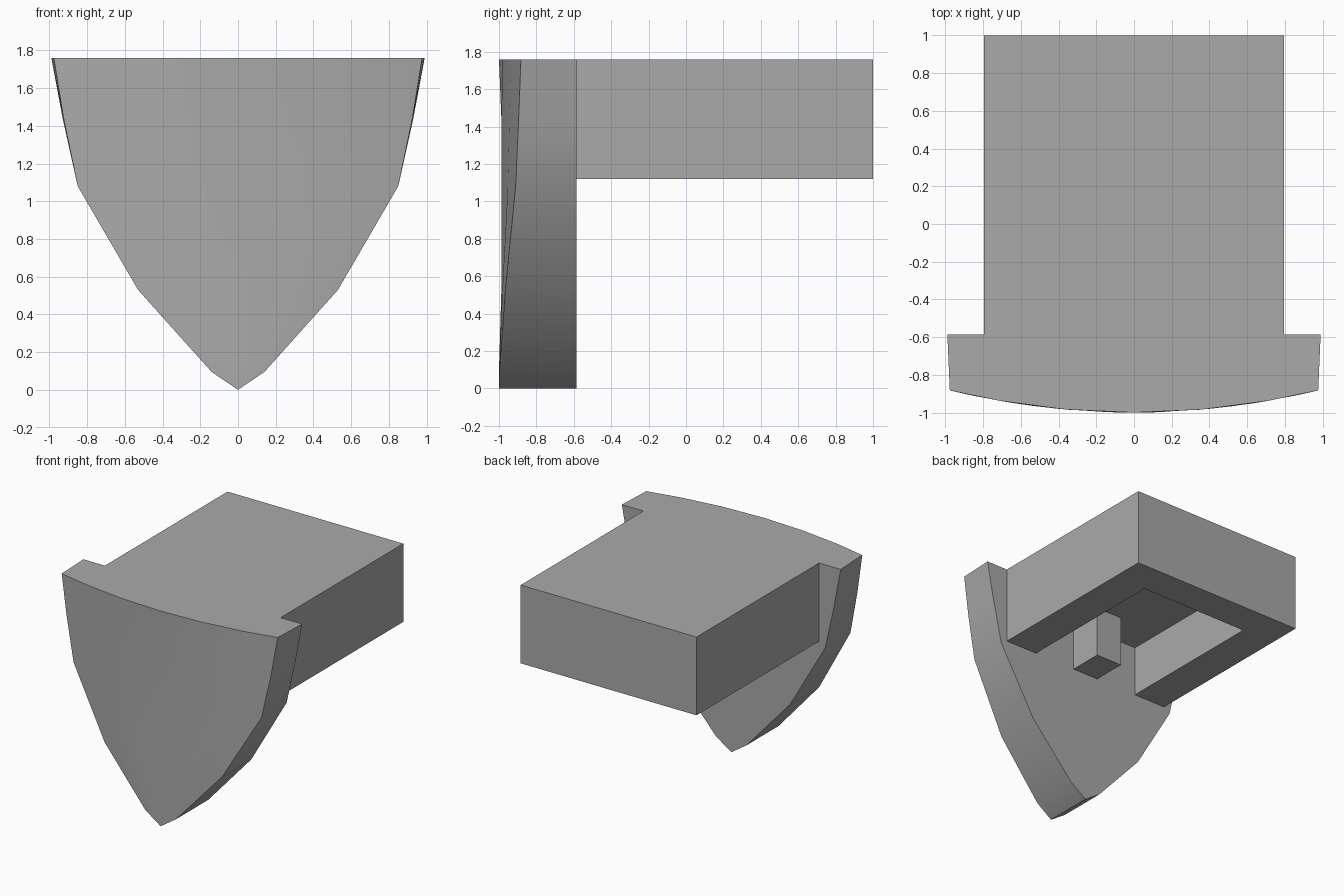
import bpy
import bmesh
import math

cube = bpy.data.objects.get("Cube")
if cube:
    bpy.data.objects.remove(cube, do_unlink=True)

# One plain grey for everything
grey = bpy.data.materials.new("plain grey")
grey.use_nodes = True
GREY = (0.4, 0.4, 0.4, 1)
grey.diffuse_color = GREY
grey.node_tree.nodes["Principled BSDF"].inputs["Base Color"].default_value = GREY

BACK = -0.585    # back plane of the shield
BOTTOM, CEILING, TOP = 1.12, 1.54, 1.76


def add_object(name, bm):
    bmesh.ops.recalc_face_normals(bm, faces=bm.faces)
    mesh = bpy.data.meshes.new(name)
    bm.to_mesh(mesh)
    bm.free()
    mesh.materials.append(grey)
    obj = bpy.data.objects.new(name, mesh)
    bpy.context.collection.objects.link(obj)
    return obj


def box(name, low, high):
    bm = bmesh.new()
    bmesh.ops.create_cube(bm, size=1)
    for v in bm.verts:
        v.co = [a + (c + 0.5) * (b - a) for a, b, c in zip(low, high, v.co)]
    return add_object(name, bm)


def select_only(obj):
    bpy.ops.object.select_all(action="DESELECT")
    obj.select_set(True)
    bpy.context.view_layer.objects.active = obj


# Shield: half width at the front, half width at the back, height
rows = [(0.14, 0.14, 0.095), (0.53, 0.53, 0.53), (0.85, 0.85, 1.08),
        (0.925, 0.93, 1.44), (0.977, 0.99, TOP)]
bm = bmesh.new()
tip_front = bm.verts.new((0, -1, 0))
tip_back = bm.verts.new((0, BACK, 0))
front_rows, back_rows = [], []
for front_w, back_w, z in rows:
    crest = -0.987 if 0.5 < z < 1.5 else -1
    xs = [f * front_w for f in (-1, -0.73, -0.37, 0, 0.37, 0.73, 1)]
    front_rows.append([bm.verts.new((x, max(-1 + 0.123 * x * x, crest), z)) for x in xs])
    back_rows.append([bm.verts.new((s * back_w, BACK, z)) for s in (-1, 1)])

# Bowed front face
for a, b in zip(front_rows[0], front_rows[0][1:]):
    bm.faces.new((tip_front, a, b))
for low, high in zip(front_rows, front_rows[1:]):
    for i in range(len(low) - 1):
        bm.faces.new((low[i], low[i + 1], high[i + 1], high[i]))

# Rim on both sides, flat back and flat top
for front_i, back_i in ((0, 0), (-1, 1)):
    front = [tip_front] + [r[front_i] for r in front_rows]
    back = [tip_back] + [r[back_i] for r in back_rows]
    for i in range(len(rows)):
        bm.faces.new((front[i], front[i + 1], back[i + 1], back[i]))
bm.faces.new([tip_back] + [r[1] for r in back_rows] + [r[0] for r in reversed(back_rows)])
bm.faces.new(front_rows[-1] + back_rows[-1][::-1])
shield = add_object("shield", bm)
select_only(shield)
bpy.ops.object.shade_smooth_by_angle(angle=math.radians(30))

# Block behind the shield, hollowed from below
block = box("rear_block", (-0.795, BACK, BOTTOM), (0.795, 1, TOP))
cutter = box("pocket_cutter", (-0.5, BACK - 0.2, BOTTOM - 0.2), (0.5, 0.72, CEILING))
cutter.hide_render = True
cut = block.modifiers.new("pocket", "BOOLEAN")
cut.operation = "DIFFERENCE"
cut.solver = "EXACT"
cut.object = cutter
select_only(block)
bpy.ops.object.modifier_apply(modifier=cut.name)
bpy.data.objects.remove(cutter, do_unlink=True)

# Peg inside the pocket, against the shield
box("inner_peg", (-0.12, BACK, BOTTOM), (0.12, -0.3, CEILING))
